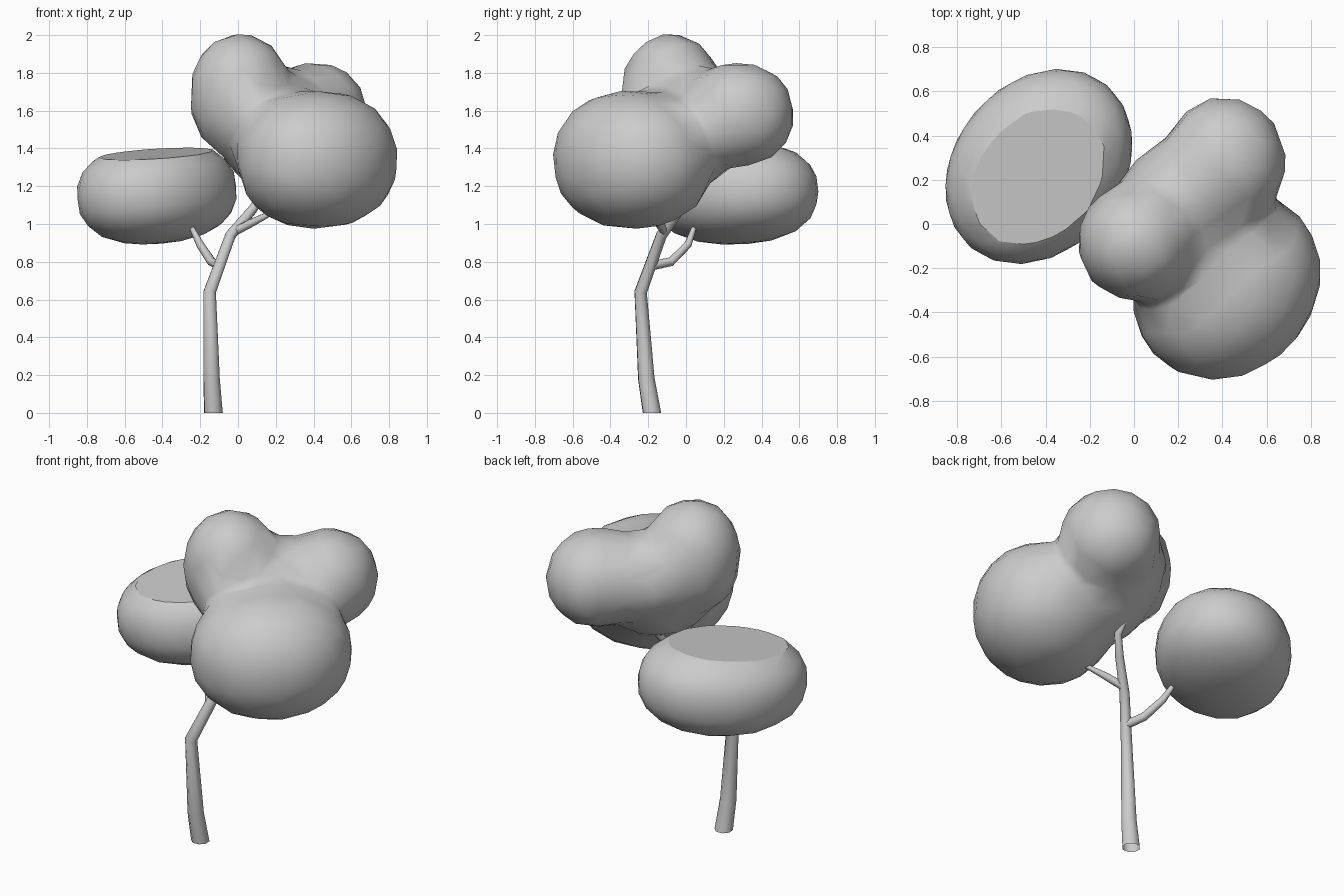
import bpy, bmesh, math
from mathutils import Vector, Matrix

cube = bpy.data.objects.get("Cube")
if cube:
    bpy.data.objects.remove(cube, do_unlink=True)

grey = bpy.data.materials.new("plain grey")
grey.use_nodes = True
colour = (0.6, 0.6, 0.6, 1)
grey.diffuse_color = colour
grey.node_tree.nodes["Principled BSDF"].inputs["Base Color"].default_value = colour


def add_lobe(bm, centre, radii, power=2.0, yaw=0.0, tilt=0.0):
    """Rounded ellipsoid; a higher power gives a fuller rim."""
    verts = bmesh.ops.create_icosphere(bm, subdivisions=3, radius=1)["verts"]
    turn = Matrix.Rotation(math.radians(tilt), 3, "Y") @ Matrix.Rotation(math.radians(yaw), 3, "Z")
    for v in verts:
        rim = math.hypot(v.co.x, v.co.y)
        full = v.co / (rim ** power + abs(v.co.z) ** power) ** (1 / power)
        v.co = turn @ Vector(a * b for a, b in zip(full, radii)) + Vector(centre)


def add_object(name, data):
    obj = bpy.data.objects.new(name, data)
    bpy.context.collection.objects.link(obj)
    data.materials.append(grey)
    return obj


def finish(obj, angle):
    """Turn curves and modifiers into a mesh and shade it."""
    bpy.ops.object.select_all(action="DESELECT")
    obj.select_set(True)
    bpy.context.view_layer.objects.active = obj
    bpy.ops.object.convert(target="MESH")
    bpy.ops.object.shade_smooth_by_angle(angle=math.radians(angle))


def mesh_from(bm, name):
    mesh = bpy.data.meshes.new(name)
    bm.to_mesh(mesh)
    bm.free()
    return add_object(name, mesh)


def add_limb(name, points):
    """Tapered tube through (x, y, z, radius) points."""
    curve = bpy.data.curves.new(name, "CURVE")
    curve.dimensions = "3D"
    curve.bevel_depth = 1
    curve.bevel_resolution = 2
    spline = curve.splines.new("POLY")
    spline.points.add(len(points) - 1)
    for p, (x, y, z, r) in zip(spline.points, points):
        p.co = (x, y, z, 1)
        p.radius = r
    obj = add_object(name, curve)
    finish(obj, 50)
    return obj


# Trunk, with its open foot cut level on the ground
trunk = add_limb("trunk", [
    (-.13, -.18, 0, .052), (-.14, -.21, .18, .046), (-.15, -.24, .64, .035),
    (-.04, -.13, .94, .03), (.08, -.03, 1.08, .026), (.14, .03, 1.18, .022), (.15, .19, 1.34, .01)])
for v in trunk.data.vertices:
    if v.co.z < .1:
        v.co.z = 0

# Side branches
add_limb("small_crown_branch", [
    (-.1, -.18, .78, .025), (-.14, -.08, .8, .024), (-.2, .01, .89, .021), (-.27, .06, 1.03, .01)])
add_limb("main_crown_branch", [
    (-.02, -.11, .96, .024), (.08, -.15, 1.01, .021), (.22, -.22, 1.08, .01)])

# Main crown: front, top and back lobes, a bridge and a core fused into one soft mass
bm = bmesh.new()
add_lobe(bm, (.42, -.28, 1.34), (.4, .46, .37), 2.2, -45)
add_lobe(bm, (.01, -.08, 1.68), (.27, .27, .33), 2.2)
add_lobe(bm, (.41, .28, 1.58), (.28, .3, .28), 2.1)
add_lobe(bm, (.21, .1, 1.57), (.36, .28, .26), 2, 45)
add_lobe(bm, (.25, -.06, 1.45), (.34, .34, .28), 2.2)
crown = mesh_from(bm, "main_crown")
fuse = crown.modifiers.new("fuse", "REMESH")
fuse.mode = "VOXEL"
fuse.voxel_size = .04
soften = crown.modifiers.new("soften", "SMOOTH")
soften.factor = .5
soften.iterations = 10
reduce = crown.modifiers.new("reduce", "DECIMATE")
reduce.ratio = .08
finish(crown, 50)

# Small crown with a flat, slightly tilted top
bm = bmesh.new()
add_lobe(bm, (-.43, .26, 1.165), (.38, .48, .27), 2.4, -40, -5)
cut = bmesh.ops.bisect_plane(
    bm, geom=bm.verts[:] + bm.edges[:] + bm.faces[:], plane_co=(-.43, .25, 1.375),
    plane_no=(-.04, -.09, 1), clear_outer=True)
rim = [e for e in cut["geom_cut"] if isinstance(e, bmesh.types.BMEdge)]
bmesh.ops.contextual_create(bm, geom=rim)
bmesh.ops.recalc_face_normals(bm, faces=bm.faces)
small_crown = mesh_from(bm, "small_crown")
finish(small_crown, 28)
max(small_crown.data.polygons, key=lambda p: p.area).use_smooth = False
